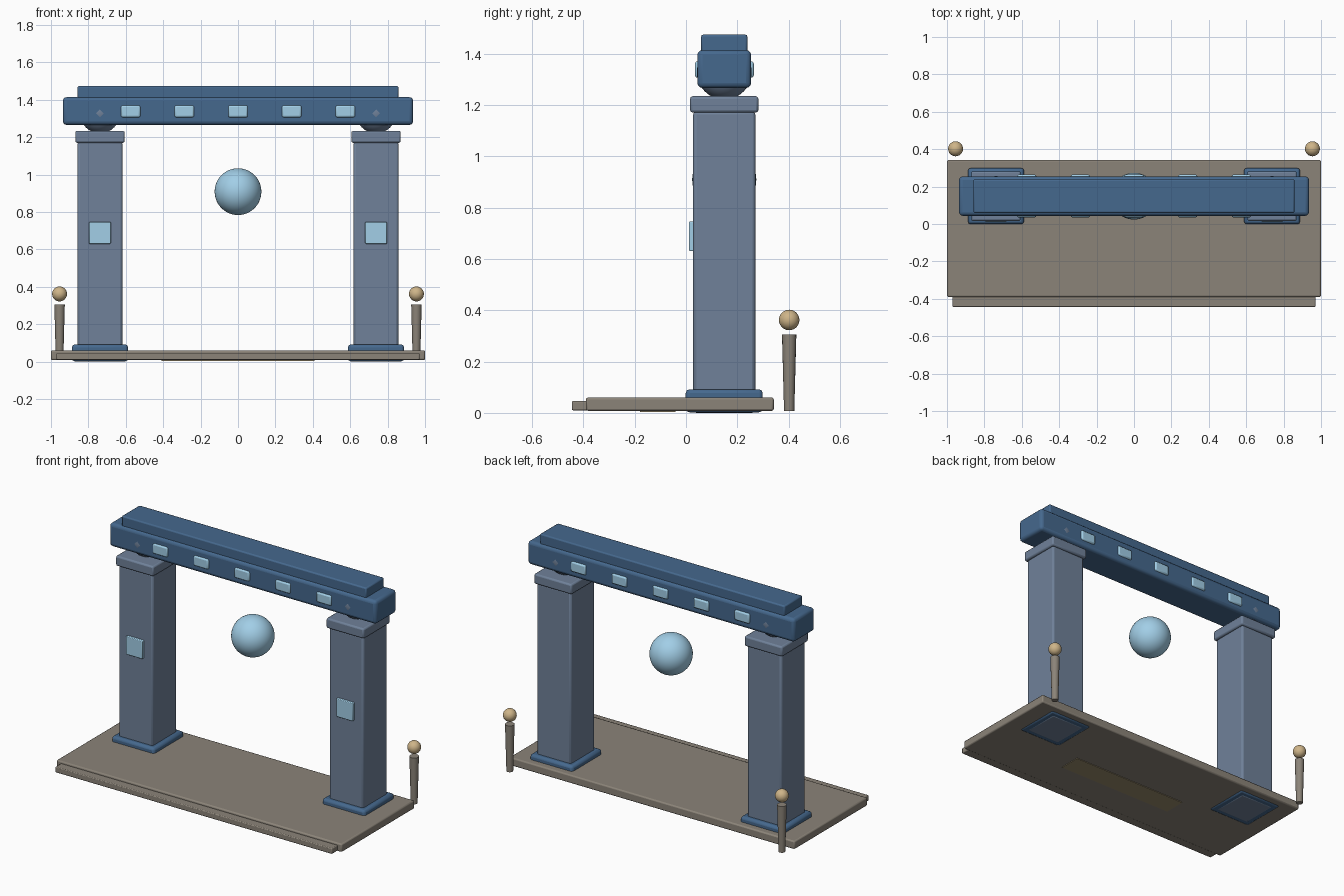
import bpy, math

if "Cube" in bpy.data.objects:
    bpy.data.objects.remove(bpy.data.objects["Cube"])

def material(name, rgb):
    m = bpy.data.materials.new(name)
    m.diffuse_color = (*rgb, 1)
    m.use_nodes = True
    m.node_tree.nodes["Principled BSDF"].inputs["Base Color"].default_value = m.diffuse_color
    return m

STONE = material("warm_stone", (0.26, 0.23, 0.19))
SLATE = material("slate", (0.16, 0.22, 0.32))
BLUE = material("deep_blue", (0.06, 0.14, 0.27))
GLOW = material("pale_blue", (0.36, 0.62, 0.80))
GOLD = material("sand_gold", (0.62, 0.46, 0.25))
INLAY = material("inlay", (0.32, 0.26, 0.15))

def finish(name, mat):
    ob = bpy.context.object
    ob.name = name
    ob.data.materials.append(mat)
    return ob

def box(name, x, y, z, mat, bevel=0.008, segments=2):
    """Bevelled box from (min, max) ranges."""
    lo, hi = zip(x, y, z)
    bpy.ops.mesh.primitive_cube_add(size=1, location=[(a + b) / 2 for a, b in zip(lo, hi)])
    ob = finish(name, mat)
    ob.scale = [b - a for a, b in zip(lo, hi)]
    bpy.ops.object.transform_apply(location=False, rotation=False, scale=True)
    if bevel:
        mod = ob.modifiers.new("bevel", 'BEVEL')
        mod.width, mod.segments = bevel, segments
    bpy.ops.object.shade_smooth_by_angle(angle=math.radians(35))
    return ob

def ball(name, loc, r, mat, seg=32, rings=16):
    bpy.ops.mesh.primitive_uv_sphere_add(segments=seg, ring_count=rings, radius=r, location=loc)
    finish(name, mat)
    bpy.ops.object.shade_smooth()

def around(c, half):
    return (c - half, c + half)

CY = 0.149  # centre line of the gate

# Platform, front step and underside inlay
box("platform", (-1, 1), (-0.39, 0.342), (0.008, 0.06), STONE)
box("front_step", (-0.97, 0.97), (-0.445, -0.37), (0.01, 0.046), STONE, 0.005)
box("underside_inlay", (-0.41, 0.41), (-0.18, -0.04), (0.004, 0.03), INLAY, 0)

for side, s in (("left", -1), ("right", 1)):
    px = s * 0.738
    # Pillar with base, cap, bearing ball and front panel
    box(f"{side}_pillar_base", around(px, 0.15), around(CY, 0.15), (0.002, 0.092), BLUE, 0.015)
    box(f"{side}_pillar", around(px, 0.12), around(CY, 0.121), (0, 1.175), SLATE, 0.012)
    box(f"{side}_pillar_cap", around(px, 0.132), around(CY, 0.133), (1.17, 1.234), SLATE, 0.01)
    ball(f"{side}_bearing", (px, CY, 1.328), 0.107, SLATE)
    box(f"{side}_pillar_panel", around(px, 0.058), (0.012, 0.05), (0.63, 0.746), GLOW, 0.004)
    # Lamp post behind the platform
    bpy.ops.mesh.primitive_cone_add(vertices=16, radius1=0.02, radius2=0.028, depth=0.297,
                                    location=(s * 0.954, 0.402, 0.1565))
    finish(f"{side}_lamp_post", STONE)
    bpy.ops.object.shade_smooth_by_angle(angle=math.radians(35))
    ball(f"{side}_lamp", (s * 0.954, 0.402, 0.362), 0.04, GOLD, 24, 12)

# Lintel with top rail and windows on both faces
box("lintel", (-0.936, 0.936), around(CY, 0.105), (1.266, 1.414), BLUE, 0.02, 3)
box("lintel_top_rail", (-0.858, 0.858), around(CY, 0.09), (1.405, 1.474), BLUE, 0.008)
for i in range(5):
    x = (i - 2) * 0.287
    for face, y in (("front", (0.035, 0.07)), ("back", (0.228, 0.264))):
        box(f"{face}_window_{i + 1}", around(x, 0.052), y, (1.306, 1.37), GLOW, 0.009)

# Floating orb
ball("orb", (0, CY, 0.909), 0.125, GLOW, 48, 24)
